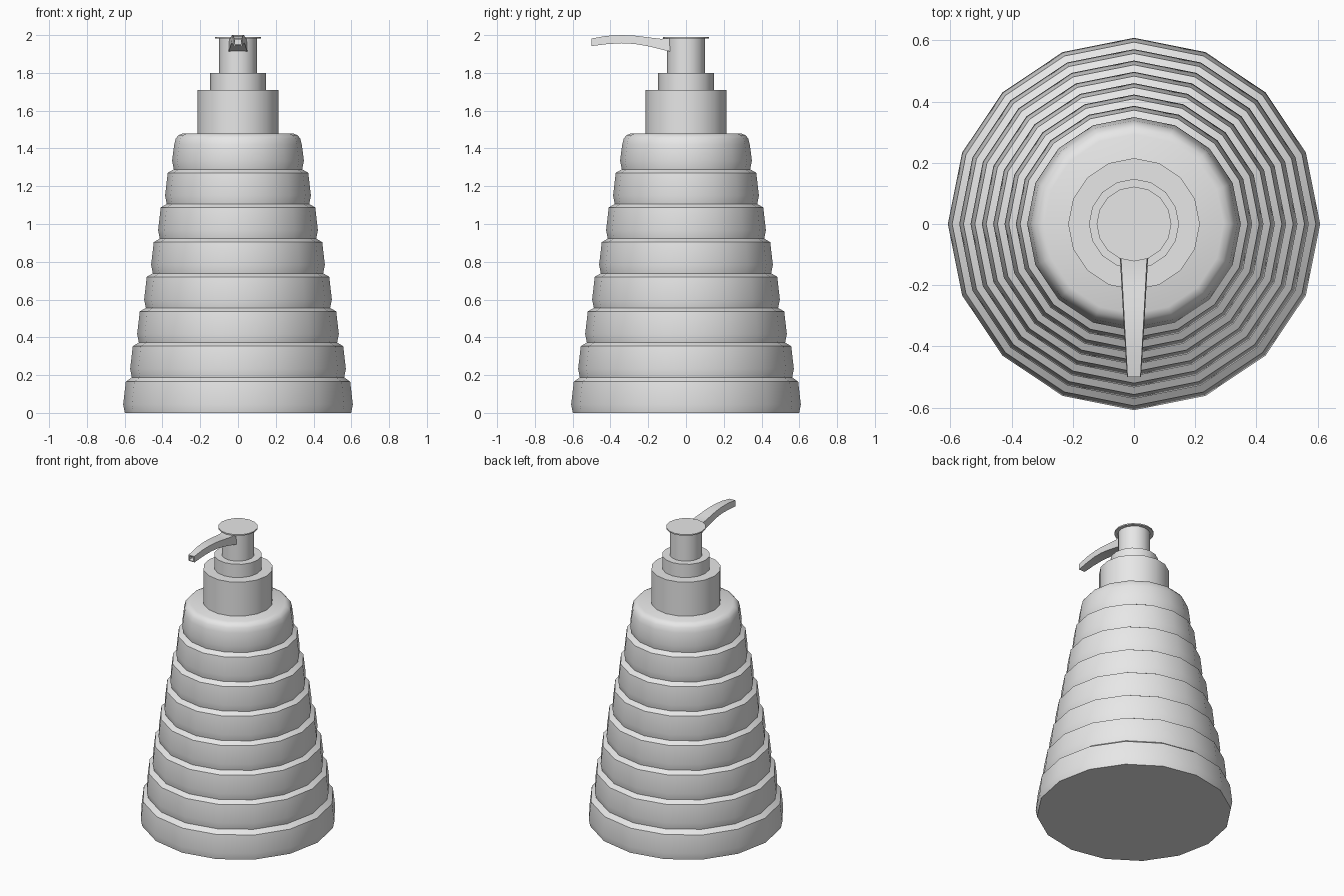
import bpy, bmesh
from math import cos, sin, pi, radians

cube = bpy.data.objects.get("Cube")
if cube:
    bpy.data.objects.remove(cube, do_unlink=True)

SIDES = 16

grey = bpy.data.materials.new("light grey plastic")
grey.use_nodes = True
grey.diffuse_color = (0.8, 0.8, 0.8, 1)
grey.node_tree.nodes["Principled BSDF"].inputs["Base Color"].default_value = (0.8, 0.8, 0.8, 1)


def finish(name, bm, angle):
    """Turn a bmesh into a shaded object."""
    bmesh.ops.recalc_face_normals(bm, faces=bm.faces)
    mesh = bpy.data.meshes.new(name)
    bm.to_mesh(mesh)
    bm.free()
    mesh.materials.append(grey)
    obj = bpy.data.objects.new(name, mesh)
    bpy.context.collection.objects.link(obj)
    bpy.ops.object.select_all(action='DESELECT')
    obj.select_set(True)
    bpy.context.view_layer.objects.active = obj
    bpy.ops.object.shade_smooth_by_angle(angle=radians(angle))
    return obj


def loft(bm, rings):
    """Skin a list of closed vertex rings and cap both ends."""
    for a, b in zip(rings, rings[1:]):
        for i in range(len(a)):
            j = (i + 1) % len(a)
            bm.faces.new((a[i], a[j], b[j], b[i]))
    return bm.faces.new(rings[0]), bm.faces.new(rings[-1])


def lathe(name, profile, angle=35):
    bm = bmesh.new()
    turns = [2 * pi * i / SIDES for i in range(SIDES)]
    rings = [[bm.verts.new((r * cos(t), r * sin(t), z)) for t in turns]
             for r, z in profile]
    loft(bm, rings)
    return finish(name, bm, angle)


# Ribbed bottle: eight shrinking tiers, the last with a rounded shoulder
profile = []
for tier in range(8):
    r = 0.608 - 0.037 * tier
    z = 0.005 + 0.1835 * tier if tier else 0
    profile += [(r - 0.009, z), (r, z + 0.045)]
    if tier < 7:
        profile.append((r - 0.014, z + 0.165))
profile += [(0.338, 1.42), (0.33, 1.452), (0.315, 1.47), (0.293, 1.479)]
lathe("bottle", profile)

# Pump: screw collar, neck ring, stem and thin press cap
for name, r, low, high in (("screw_collar", 0.215, 1.475, 1.71),
                           ("neck_ring", 0.147, 1.70, 1.80),
                           ("pump_stem", 0.1, 1.79, 1.988),
                           ("press_cap", 0.122, 1.982, 1.99)):
    lathe(name, [(r, low), (r, high)])

# Spout: tapered arched arm; each station is y, half width, bottom, top
stations = [(-0.08, 0.050, 1.912, 1.986), (-0.13, 0.045, 1.924, 1.980),
            (-0.20, 0.041, 1.941, 1.988), (-0.27, 0.037, 1.953, 1.997),
            (-0.34, 0.033, 1.957, 2.000), (-0.42, 0.028, 1.952, 1.996),
            (-0.50, 0.023, 1.942, 1.982)]
bm = bmesh.new()
rings = [[bm.verts.new((x, y, z)) for x, z in
          ((-w, low), (w, low), (w * 0.92, top), (-w * 0.92, top))]
         for y, w, low, top in stations]
root, tip = loft(bm, rings)
# Hollow nozzle opening
bm.normal_update()
bmesh.ops.inset_region(bm, faces=[tip], thickness=0.008)
hole = bmesh.ops.extrude_face_region(bm, geom=[tip])
bmesh.ops.translate(bm, vec=(0, 0.03, 0.004),
                    verts=[v for v in hole["geom"] if isinstance(v, bmesh.types.BMVert)])
if tip.is_valid:
    bmesh.ops.delete(bm, geom=[tip], context='FACES_ONLY')
finish("spout", bm, 30)
